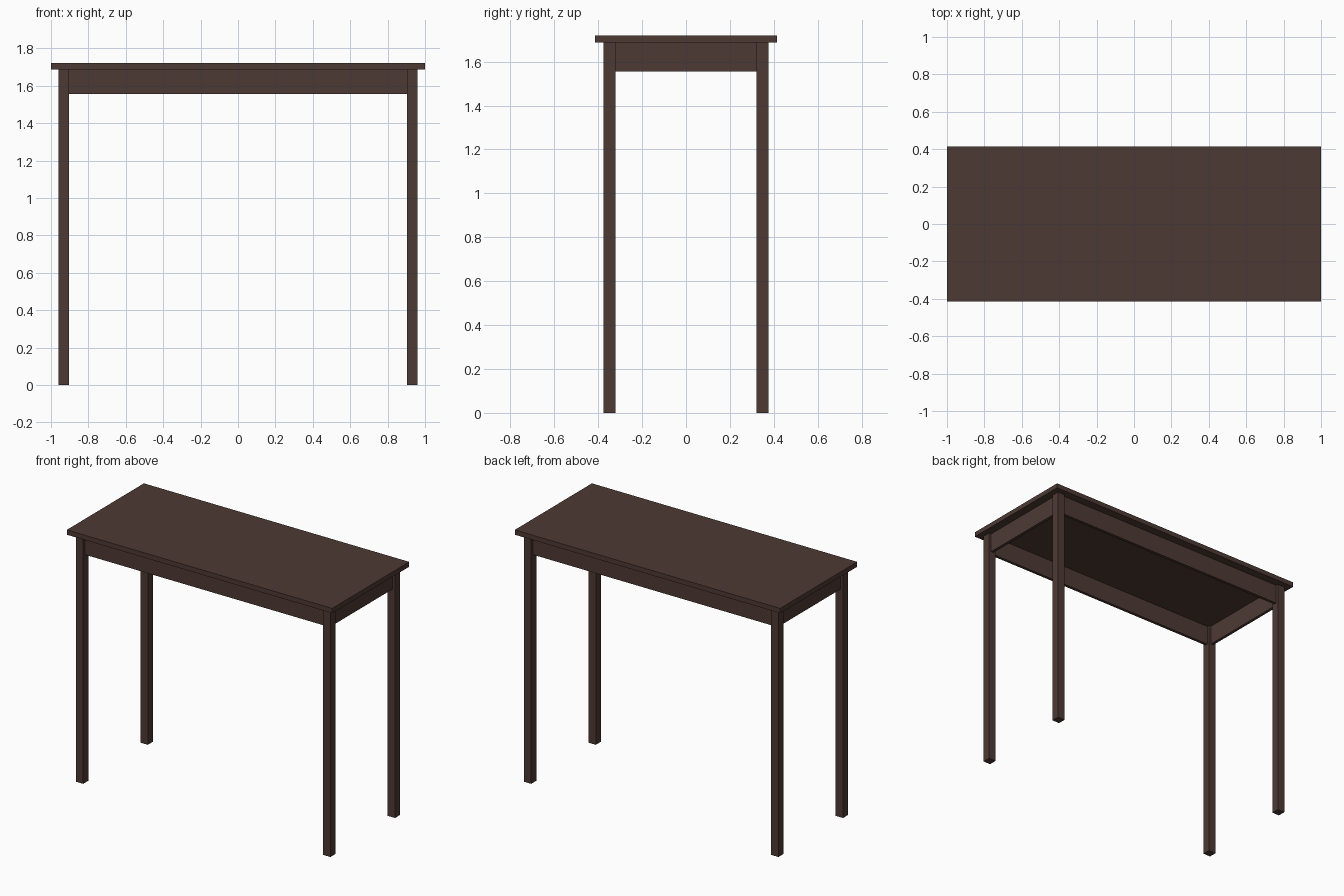
import bpy

if "Cube" in bpy.data.objects:
    bpy.data.objects.remove(bpy.data.objects["Cube"])

wood = bpy.data.materials.new("dark brown wood")
wood.diffuse_color = (0.076, 0.042, 0.034, 1)
wood.use_nodes = True
wood.node_tree.nodes["Principled BSDF"].inputs["Base Color"].default_value = wood.diffuse_color


def box(name, lo, hi):
    """Axis-aligned box between two corners."""
    bpy.ops.mesh.primitive_cube_add(size=1, location=[(a + b) / 2 for a, b in zip(lo, hi)])
    ob = bpy.context.object
    ob.name = name
    ob.scale = [b - a for a, b in zip(lo, hi)]
    bpy.ops.object.transform_apply(location=False, rotation=False, scale=True)
    ob.data.materials.append(wood)
    return ob


TOP_Z, UNDER_Z, APRON_Z = 1.72, 1.687, 1.555
LEG_X, LEG_Y, LEG = 0.932, 0.348, 0.055   # leg centres and width
H, T = LEG / 2, 0.01                      # half leg, half apron thickness

# Table top
box("table_top", (-1, -0.415, UNDER_Z), (1, 0.415, TOP_Z))

# Four square legs
for sx, side in ((-1, "left"), (1, "right")):
    for sy, end in ((-1, "front"), (1, "back")):
        x, y = sx * LEG_X, sy * LEG_Y
        box(f"{end}_{side}_leg", (x - H, y - H, 0), (x + H, y + H, UNDER_Z))

# Long aprons, slightly set back between the legs
for sy, end in ((-1, "front"), (1, "back")):
    y = sy * LEG_Y
    box(f"{end}_apron", (-LEG_X + H, y - T, APRON_Z), (LEG_X - H, y + T, UNDER_Z))

# Short aprons
for sx, side in ((-1, "left"), (1, "right")):
    x = sx * LEG_X
    box(f"{side}_apron", (x - T, -LEG_Y + H, APRON_Z), (x + T, LEG_Y - H, UNDER_Z))
